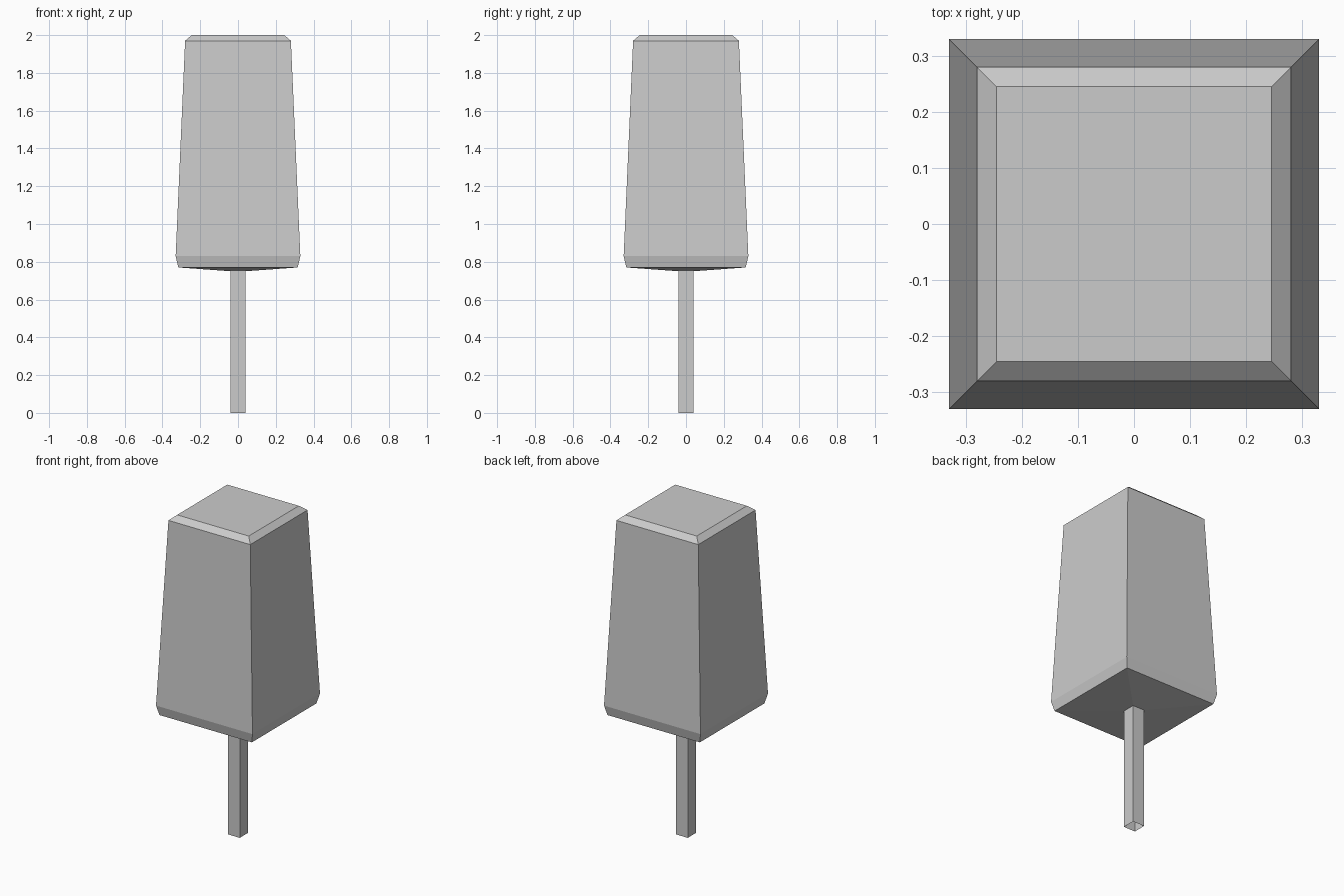
import bpy
import bmesh

cube = bpy.data.objects.get("Cube")
if cube:
    bpy.data.objects.remove(cube, do_unlink=True)

grey = bpy.data.materials.new("plain grey")
grey.use_nodes = True
colour = (0.6, 0.6, 0.6, 1)
grey.diffuse_color = colour
grey.node_tree.nodes["Principled BSDF"].inputs["Base Color"].default_value = colour


def square_loft(name, profile, cap_top):
    """Skin square rings given as (half width, height), bottom to top."""
    bm = bmesh.new()
    corners = ((-1, -1), (1, -1), (1, 1), (-1, 1))
    rings = [[bm.verts.new((sx * r, sy * r, z)) for sx, sy in corners]
             for r, z in profile]
    for low, high in zip(rings, rings[1:]):
        for i in range(4):
            j = (i + 1) % 4
            bm.faces.new((low[i], low[j], high[j], high[i]))
    if cap_top:
        bm.faces.new(rings[-1])
    mesh = bpy.data.meshes.new(name)
    bm.to_mesh(mesh)
    bm.free()
    mesh.materials.append(grey)
    obj = bpy.data.objects.new(name, mesh)
    bpy.context.collection.objects.link(obj)
    return obj


# Hollow square handle, open at the bottom
HANDLE = 0.04
square_loft("handle", [(HANDLE, 0), (HANDLE, 0.75)], cap_top=False)

# Tapered head: shallow underside, lower bevel, long sides, top bevel
square_loft("head", [(HANDLE, 0.75), (0.316, 0.77), (0.33, 0.83),
                     (0.28, 1.97), (0.245, 2.0)], cap_top=True)
